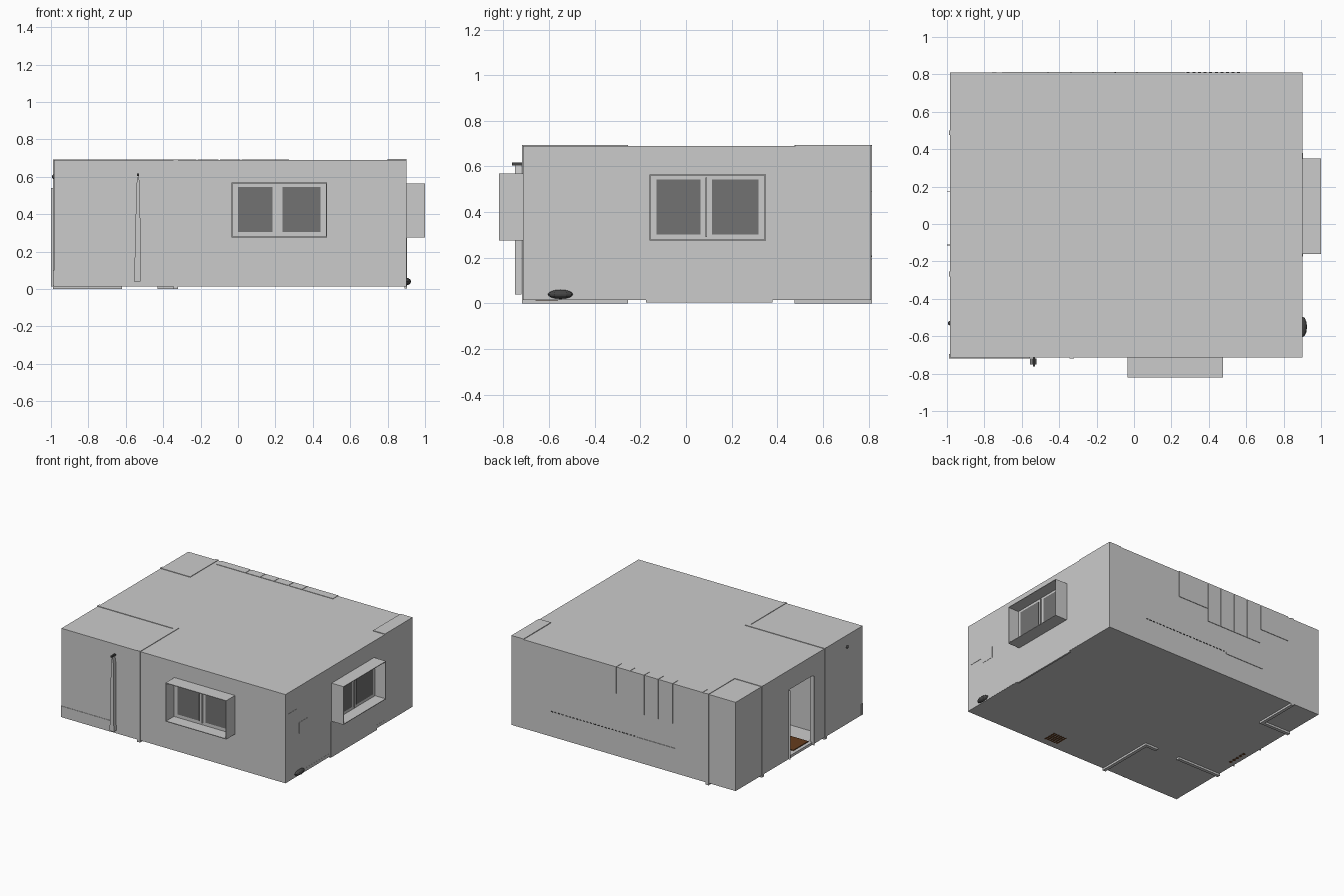
import bpy, bmesh, math
from mathutils import Vector

if "Cube" in bpy.data.objects:
    bpy.data.objects.remove(bpy.data.objects["Cube"])


def mat(name, r, g, b):
    m = bpy.data.materials.new(name)
    m.diffuse_color = (r, g, b, 1)
    m.use_nodes = True
    m.node_tree.nodes["Principled BSDF"].inputs["Base Color"].default_value = m.diffuse_color
    return m


WALL = mat("plaster grey", 0.6, 0.6, 0.6)
GLASS = mat("dark glass", 0.17, 0.17, 0.17)
BROWN = mat("wood brown", 0.13, 0.045, 0.012)
DARK = mat("charcoal", 0.06, 0.06, 0.06)

# Outer limits of the room
X0, X1, Y0, Y1, Z0, Z1 = -0.985, 0.90, -0.715, 0.81, 0.015, 0.69
T = 0.02


def finish(name, bm, material):
    bmesh.ops.recalc_face_normals(bm, faces=bm.faces)
    me = bpy.data.meshes.new(name)
    bm.to_mesh(me)
    bm.free()
    me.materials.append(material)
    ob = bpy.data.objects.new(name, me)
    bpy.context.collection.objects.link(ob)
    return ob


def box(name, x, y, z, material=WALL):
    bm = bmesh.new()
    bmesh.ops.create_cube(bm, size=1)
    for v in bm.verts:
        v.co = Vector([(r[0] + r[1]) / 2 + c * (r[1] - r[0]) for c, r in zip(v.co, (x, y, z))])
    return finish(name, bm, material)


def blob(name, centre, radii, material):
    bm = bmesh.new()
    bmesh.ops.create_uvsphere(bm, u_segments=12, v_segments=8, radius=1)
    for v in bm.verts:
        v.co = Vector([c + a * r for a, c, r in zip(v.co, centre, radii)])
    return finish(name, bm, material)


# Room shell, with the entrance cut out of the left wall
D0, D1, DZ = -0.11, 0.17, 0.54
box("floor", (X0, X1), (Y0, Y1), (Z0, Z0 + T))
box("roof", (X0, X1), (Y0, Y1), (Z1 - T, Z1))
box("front_wall", (X0, X1), (Y0, Y0 + T), (Z0, Z1))
box("back_wall", (X0, X1), (Y1 - T, Y1), (Z0, Z1))
box("right_wall", (X1 - T, X1), (Y0, Y1), (Z0, Z1))
box("left_wall_front", (X0, X0 + T), (Y0, D0), (Z0, Z1))
box("left_wall_back", (X0, X0 + T), (D1, Y1), (Z0, Z1))
box("left_wall_lintel", (X0, X0 + T), (D0, D1), (DZ, Z1))
for i, y in enumerate((D0 - 0.004, D1)):
    box(f"door_jamb_{i}", (-1.0, X0 + T), (y, y + 0.004), (Z0, DZ))

# Partition walls, which poke slightly through the shell
PZ = (0.0, 0.694)
E = 0.004
box("bathroom_side_partition", (-0.345, -0.32), (Y0 - E, -0.255), PZ)
box("bathroom_partition_a", (X0 - E, -0.62), (-0.28, -0.255), PZ)
box("bathroom_partition_b", (-0.43, -0.32), (-0.28, -0.255), PZ)
box("bathroom_lintel", (-0.62, -0.43), (-0.28, -0.255), (0.56, 0.694))
box("closet_side_partition", (-0.76, -0.735), (0.475, Y1 + E), PZ)
box("closet_front_partition", (X0 - E, -0.735), (0.475, 0.50), PZ)
box("corner_cupboard", (0.80, X1 + 0.001), (0.48, Y1 + 0.001), (Z0, 0.695))


# Projecting window: open sleeve, recessed frame, two panes and a handle bar
def window(name, place, u0, u1, z0, z1, depth, panes, pz):
    def part(suffix, u, d, z, material=WALL):
        box(f"{name}_{suffix}", *place(u, d), z, material)
    t = 0.005
    full = (-0.005, depth)
    part("sleeve_side_a", (u0, u0 + t), full, (z0, z1))
    part("sleeve_side_b", (u1 - t, u1), full, (z0, z1))
    part("sleeve_bottom", (u0, u1), full, (z0, z0 + t))
    part("sleeve_top", (u0, u1), full, (z1 - t, z1))
    part("frame", (u0, u1), (-0.005, 0.012), (z0, z1))
    for i, p in enumerate(panes):
        part(f"pane_{i}", p, (0.008, 0.015), pz, GLASS)
    mid = (panes[0][1] + panes[1][0]) / 2
    part("handle_bar", (mid - 0.003, mid + 0.003), (0.012, 0.02), (pz[0] - 0.01, pz[1] + 0.01), WALL)


window("front_window", lambda u, d: (u, (Y0 - d[1], Y0 - d[0])),
       -0.035, 0.475, 0.275, 0.57, 0.105, [(0.0, 0.185), (0.237, 0.44)], (0.305, 0.545))
window("right_window", lambda u, d: ((X1 + d[0], X1 + d[1]), u),
       -0.16, 0.35, 0.275, 0.565, 0.10, [(-0.13, 0.063), (0.115, 0.317)], (0.302, 0.542))

# Furniture backs showing through the right wall
box("desk_back", (X1 - 0.01, X1 + 0.003), (-0.175, 0.38), (0.004, 0.274))
box("wall_panel_large", (X1 - 0.01, X1 + 0.002), (-0.68, -0.57), (0.37, 0.53))
box("wall_panel_small", (X1 - 0.01, X1 + 0.002), (-0.55, -0.45), (0.33, 0.415))
box("skirting", (X1 - 0.01, X1 + 0.001), (-0.50, 0.60), (0.016, 0.04))
blob("dark_bundle", (0.90, -0.55, 0.04), (0.025, 0.055, 0.02), DARK)

# Kitchen cabinets showing through the back wall and roof
edges = [0.277, 0.016, -0.10, -0.22, -0.337, -0.46, -0.71]
for i in range(6):
    low = 0.49 if i == 0 else 0.39
    if i == 5:
        low = 0.50
    box(f"wall_cabinet_{i}", (edges[i + 1] + 0.003, edges[i] - 0.003), (0.75, Y1 + 0.004),
        (low, Z1 + 0.003))
box("worktop_edge", (-0.48, -0.15), (0.70, Y1 + 0.004), (0.19, 0.205))
for i in range(24):
    x = 0.56 - i * 0.03
    box(f"back_stud_{i}", (x - 0.008, x + 0.008), (0.80, Y1 + 0.003), (0.203, 0.209), DARK)

# Bath panel, shower blade and shower knob
box("bath_panel", (X0 - 0.003, -0.555), (Y0 - 0.003, Y0 + 0.02), (0.016, 0.10))
bm = bmesh.new()
outline = [(-0.555, 0.04), (-0.52, 0.04), (-0.524, 0.56), (-0.533, 0.615), (-0.543, 0.56)]
face = bm.faces.new([bm.verts.new((x, -0.72, z)) for x, z in outline])
ext = bmesh.ops.extrude_face_region(bm, geom=[face])
bmesh.ops.translate(bm, vec=(0, -0.03, 0),
                    verts=[g for g in ext["geom"] if isinstance(g, bmesh.types.BMVert)])
finish("shower_blade", bm, WALL)
box("shower_hook", (-0.54, -0.528), (-0.762, Y0), (0.605, 0.617), DARK)
blob("shower_knob", (X0, -0.53, 0.60), (0.01, 0.012, 0.012), DARK)

# Doormat inside the entrance, and slat ends showing under the floor
box("doormat", (-0.96, -0.78), (-0.10, 0.08), (Z0 + T, Z0 + T + 0.006), BROWN)
for i in range(6):
    x = 0.14 + i * 0.02
    box(f"chair_slat_{i}", (x, x + 0.012), (-0.66, -0.56), (0.013, 0.02), BROWN)
for i in range(5):
    y = -0.09 + i * 0.035
    box(f"mat_slat_{i}", (-0.95, -0.93), (y, y + 0.02), (0.013, 0.02), BROWN)
